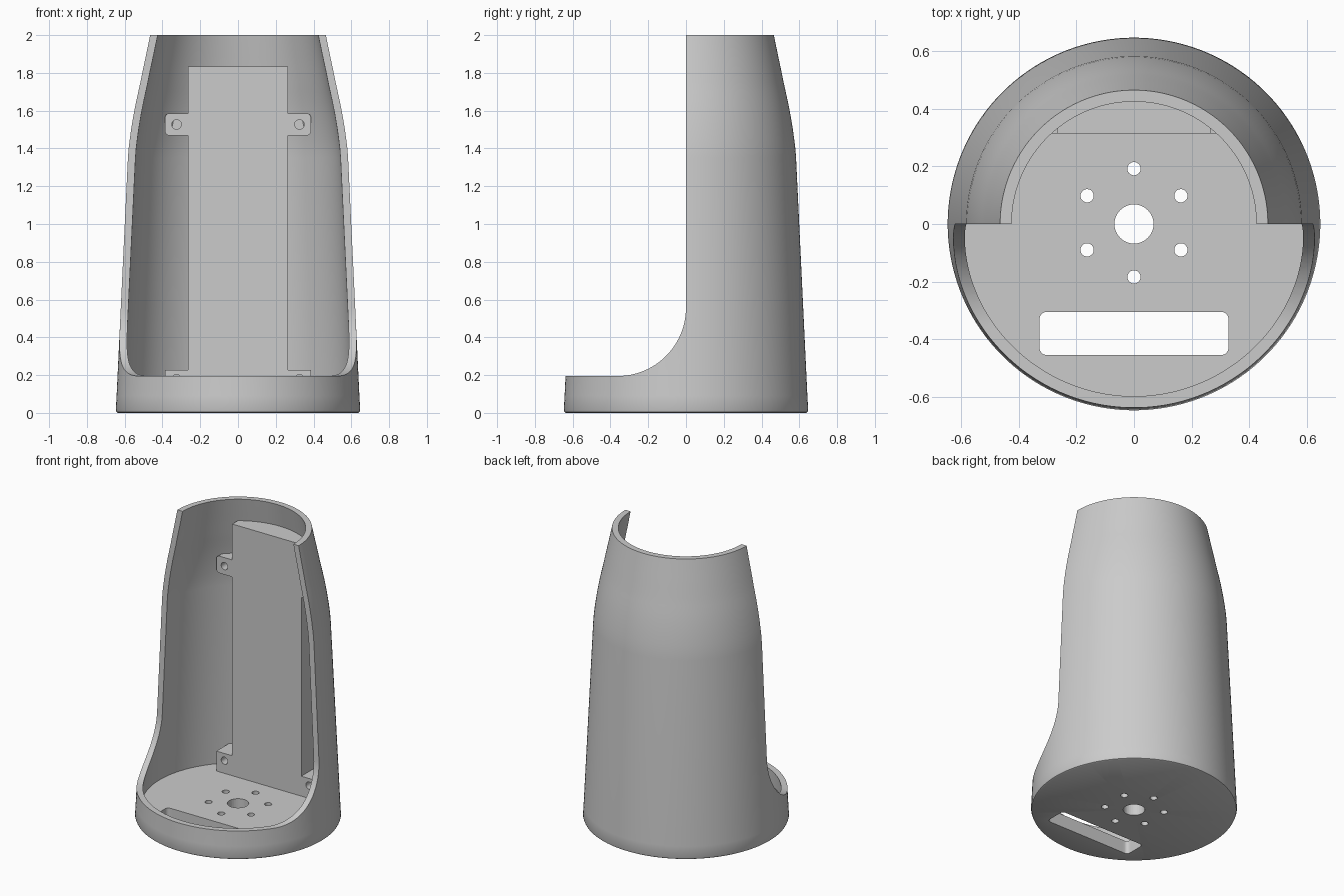
import bpy, bmesh, math
from mathutils import Matrix

cube = bpy.data.objects.get("Cube")
if cube:
    bpy.data.objects.remove(cube, do_unlink=True)

grey = bpy.data.materials.new("light grey")
grey.use_nodes = True
GREY = (0.6, 0.6, 0.6, 1)
grey.diffuse_color = GREY
grey.node_tree.nodes["Principled BSDF"].inputs["Base Color"].default_value = GREY


def finish(bm, name):
    bmesh.ops.recalc_face_normals(bm, faces=bm.faces[:])
    mesh = bpy.data.meshes.new(name)
    bm.to_mesh(mesh)
    bm.free()
    mesh.materials.append(grey)
    obj = bpy.data.objects.new(name, mesh)
    bpy.context.collection.objects.link(obj)
    return obj


def lathe(name, profile, steps=128):
    """Revolve (radius, height) points around z."""
    bm = bmesh.new()
    verts = [bm.verts.new((r, 0, z)) for r, z in profile]
    edges = [bm.edges.new(pair) for pair in zip(verts, verts[1:])]
    bmesh.ops.rotate(bm, verts=verts, matrix=Matrix.Rotation(math.pi / steps, 3, "Z"))
    bmesh.ops.spin(bm, geom=verts + edges, axis=(0, 0, 1), cent=(0, 0, 0),
                   angle=math.tau, steps=steps, use_duplicate=False)
    bmesh.ops.remove_doubles(bm, verts=bm.verts[:], dist=0.0005)
    return finish(bm, name)


def prism(name, points, axis, lo, hi):
    """Extrude a 2D outline along one axis between lo and hi."""
    place = {"X": lambda a, b: (lo, a, b),
             "Y": lambda a, b: (a, lo, b),
             "Z": lambda a, b: (a, b, lo)}[axis]
    bm = bmesh.new()
    face = bm.faces.new([bm.verts.new(place(a, b)) for a, b in points])
    out = bmesh.ops.extrude_face_region(bm, geom=[face])
    moved = [v for v in out["geom"] if isinstance(v, bmesh.types.BMVert)]
    bmesh.ops.translate(bm, verts=moved, vec=[(hi - lo) * (axis == k) for k in "XYZ"])
    return finish(bm, name)


def arc(cx, cy, r, start, end, steps):
    angles = [math.radians(start + (end - start) * i / steps) for i in range(steps + 1)]
    return [(cx + r * math.cos(a), cy + r * math.sin(a)) for a in angles]


def circle(cx, cy, r):
    return arc(cx, cy, r, 0, 360, 32)[:-1]


def round_rect(x0, x1, y0, y1, r):
    return (arc(x1 - r, y1 - r, r, 0, 90, 6) + arc(x0 + r, y1 - r, r, 90, 180, 6)
            + arc(x0 + r, y0 + r, r, 180, 270, 6) + arc(x1 - r, y0 + r, r, 270, 360, 6))


def boolean(target, tool, operation):
    """Apply a boolean and throw the tool away."""
    mod = target.modifiers.new(operation, "BOOLEAN")
    mod.operation, mod.object, mod.solver = operation, tool, "EXACT"
    bpy.ops.object.select_all(action="DESELECT")
    bpy.context.view_layer.objects.active = target
    target.select_set(True)
    bpy.ops.object.modifier_apply(modifier=mod.name)
    bpy.data.objects.remove(tool, do_unlink=True)


# Tapered shell with a floor
FLOOR, WALL, TOP, LIP = 0.09, 0.04, 2.0, 0.195
side = [(0.643, FLOOR), (0.583, 1.35), (0.579, 1.4), (0.573, 1.45), (0.566, 1.5),
        (0.558, 1.55), (0.549, 1.6), (0.539, 1.65), (0.528, 1.7), (0.517, 1.75),
        (0.505, 1.81), (0.490, 1.88), (0.465, TOP)]
inside = [(r - WALL, z) for r, z in reversed(side)]
shell = lathe("shell", [(0, 0), (0.636, 0), (0.643, 0.004), (0.647, 0.014)]
              + side + inside + [(0, FLOOR)])

# Open front with curved shoulders
R = 0.362
opening = prism("opening_cutter",
                [(0, 2.2)] + arc(-R, LIP + R, R, 0, -90, 24) + [(-1, LIP), (-1, 2.2)],
                "X", -1, 1)
boolean(shell, opening, "DIFFERENCE")

# Floor openings: centre bore, ring of screw holes, cable slot
outlines = [circle(0, 0, 0.068), round_rect(-0.328, 0.328, -0.455, -0.305, 0.025)]
for i in range(6):
    a = math.radians(30 + 60 * i)
    outlines.append(circle(0.188 * math.cos(a), 0.004 + 0.188 * math.sin(a), 0.023))
for outline in outlines:
    boolean(shell, prism("floor_cutter", outline, "Z", -0.1, 0.15), "DIFFERENCE")

# Mounting block and its four ears, trimmed to the curve of the wall
FRONT, BACK = 0.315, 0.7
block = prism("mounting_block", [(-0.265, 0.05), (0.265, 0.05), (0.265, 1.835), (-0.265, 1.835)],
              "Y", FRONT, BACK)
upper = prism("upper_ears", round_rect(-0.387, 0.387, 1.468, 1.586, 0.025), "Y", FRONT, BACK)
lower = prism("lower_ears", [(-0.387, 0.05), (0.387, 0.05), (0.387, 0.228), (-0.387, 0.228)],
              "Y", FRONT, BACK)
boolean(block, upper, "UNION")
boolean(block, lower, "UNION")
core = lathe("core", [(0, 0.06), (side[0][0] - 0.02, 0.06)]
             + [(r - 0.02, z) for r, z in side] + [(0, TOP)])
boolean(block, core, "INTERSECT")

# Blind screw holes in the ears
for x in (-0.325, 0.325):
    for z in (1.527, 0.178):
        boolean(block, prism("ear_cutter", circle(x, z, 0.025), "Y", 0.25, 0.39), "DIFFERENCE")

# Smooth curved walls, crisp edges
for obj in (shell, block):
    bpy.ops.object.select_all(action="DESELECT")
    bpy.context.view_layer.objects.active = obj
    obj.select_set(True)
    bpy.ops.object.shade_smooth_by_angle(angle=math.radians(30))
